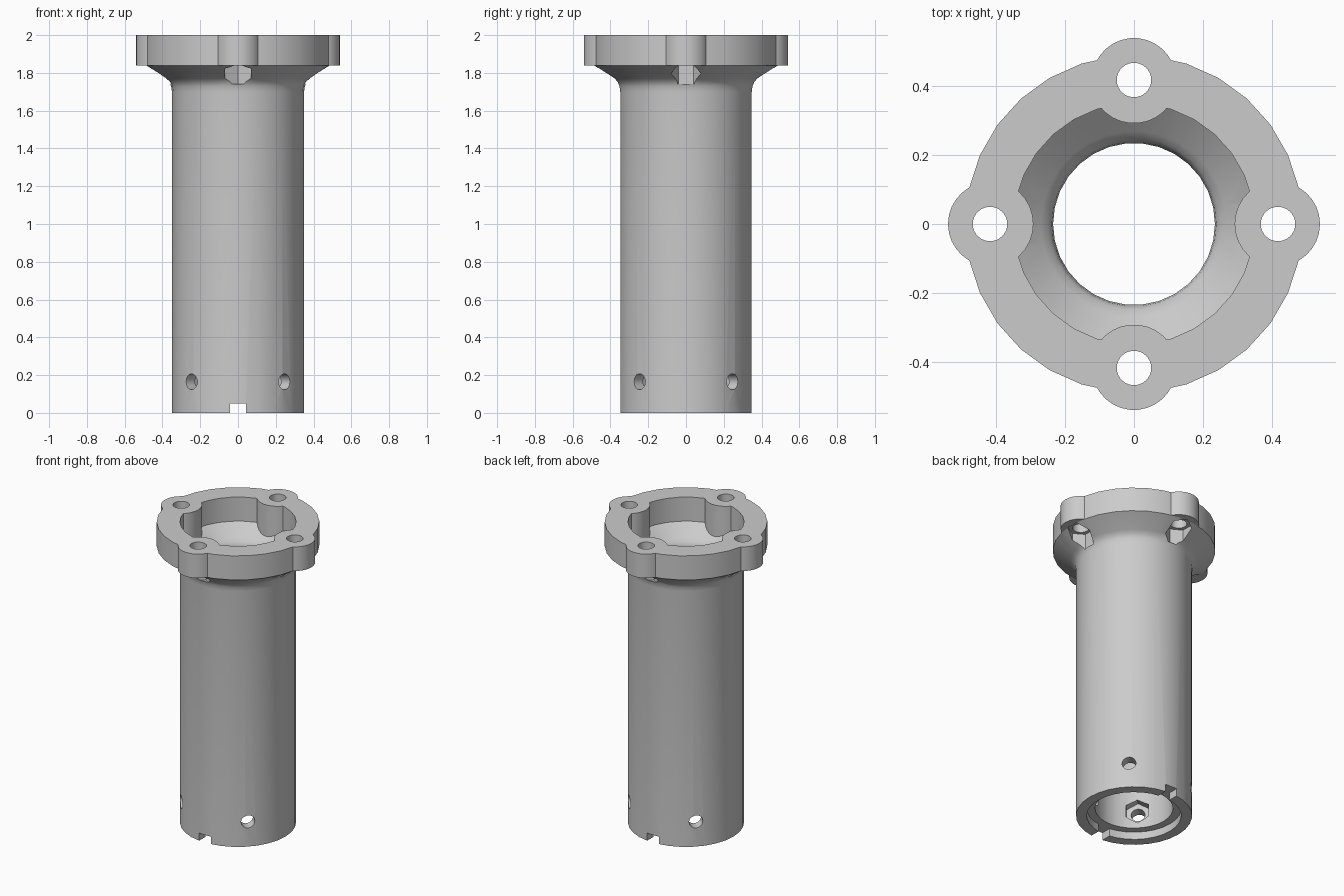
import bpy, bmesh
from math import pi, cos, sin, radians
from mathutils import Matrix

if "Cube" in bpy.data.objects:
    bpy.data.objects.remove(bpy.data.objects["Cube"])

SIDES = 30
BOLT_R = 0.418      # distance of the flange bolts from the axis
FLANGE_Z = 1.84     # underside of the flange

grey = bpy.data.materials.new("plain_grey")
grey.use_nodes = True
grey.diffuse_color = (0.6, 0.6, 0.6, 1)
grey.node_tree.nodes["Principled BSDF"].inputs["Base Color"].default_value = (0.6, 0.6, 0.6, 1)


def lathe(name, profile, sides=SIDES, start=0.0, matrix=Matrix()):
    """Closed solid turned around z from (radius, height) points, bottom to top."""
    bm = bmesh.new()
    rings = []
    for r, z in profile:
        angles = [start + 2 * pi * i / sides for i in range(sides)]
        rings.append([bm.verts.new((r * cos(a), r * sin(a), z)) for a in angles])
    for low, high in zip(rings, rings[1:]):
        for i in range(sides):
            j = (i + 1) % sides
            bm.faces.new((low[i], low[j], high[j], high[i]))
    bm.faces.new(rings[0][::-1])
    bm.faces.new(rings[-1])
    bm.transform(matrix)
    mesh = bpy.data.meshes.new(name)
    bm.to_mesh(mesh)
    bm.free()
    mesh.materials.append(grey)
    obj = bpy.data.objects.new(name, mesh)
    bpy.context.collection.objects.link(obj)
    return obj


def prism(name, radius, low, high, sides=SIDES, start=0.0, matrix=Matrix()):
    return lathe(name, [(radius, low), (radius, high)], sides, start, matrix)


def combine(target, tool, operation):
    """Apply a boolean and remove the tool."""
    tool.hide_render = True
    mod = target.modifiers.new("boolean", 'BOOLEAN')
    mod.object = tool
    mod.operation = operation
    mod.solver = 'EXACT'
    bpy.context.view_layer.objects.active = target
    bpy.ops.object.modifier_apply(modifier=mod.name)
    bpy.data.objects.remove(tool)


bolts = [Matrix.Translation((BOLT_R * cos(a), BOLT_R * sin(a), 0))
         for a in (0, pi / 2, pi, 3 * pi / 2)]

# Tube, filleted flare and round flange
flare = [(0, 1.70), (0.004, 1.73), (0.014, 1.752), (0.035, 1.77)]
body = lathe("flanged_tube",
             [(0.35, 0)] + [(0.35 + d, z) for d, z in flare]
             + [(0.49, FLANGE_Z), (0.49, 2)])

# Bolt lobes on the flange rim
for place in bolts:
    combine(body, prism("bolt_lobe", 0.122, FLANGE_Z, 2, matrix=place), 'UNION')

# Bore with bottom counterbore, funnel and top chamber, scalloped around the bolts
bore = lathe("bore_cutter",
             [(0.285, -0.1), (0.285, 0.05), (0.235, 0.05)]
             + [(0.235 + d, z) for d, z in flare]
             + [(0.35, FLANGE_Z), (0.35, 2.1)])
for place in bolts:
    combine(bore, prism("scallop", 0.126, 1.6, 2.2, matrix=place), 'DIFFERENCE')
combine(body, bore, 'DIFFERENCE')

# Flange bolt holes with hexagonal nut pockets under them
for place in bolts:
    combine(body, prism("nut_pocket", 0.08, 1.74, 1.845, 6, pi / 2, place), 'DIFFERENCE')
    combine(body, prism("bolt_hole", 0.05, 1.8, 2.1, matrix=place), 'DIFFERENCE')

# Side screw holes with hexagonal pockets on the inside of the wall
for i in range(4):
    place = (Matrix.Translation((0, 0, 0.165)) @ Matrix.Rotation(pi / 4 + i * pi / 2, 4, 'Z')
             @ Matrix.Rotation(pi / 2, 4, 'Y'))
    combine(body, prism("side_pocket", 0.08, 0.15, 0.28, 6, 0, place), 'DIFFERENCE')
    combine(body, prism("side_hole", 0.042, 0.2, 0.5, 24, 0, place), 'DIFFERENCE')

# Slot across the bottom edge, front to back
slot = prism("slot_cutter", 0.5 ** 0.5, -0.5, 0.5, 4, pi / 4,
             Matrix.Diagonal((0.085, 1, 0.1, 1)))
combine(body, slot, 'DIFFERENCE')

# Smooth round walls, keep the machined edges sharp
bpy.ops.object.select_all(action='DESELECT')
body.select_set(True)
bpy.context.view_layer.objects.active = body
bpy.ops.object.shade_smooth_by_angle(angle=radians(28))
